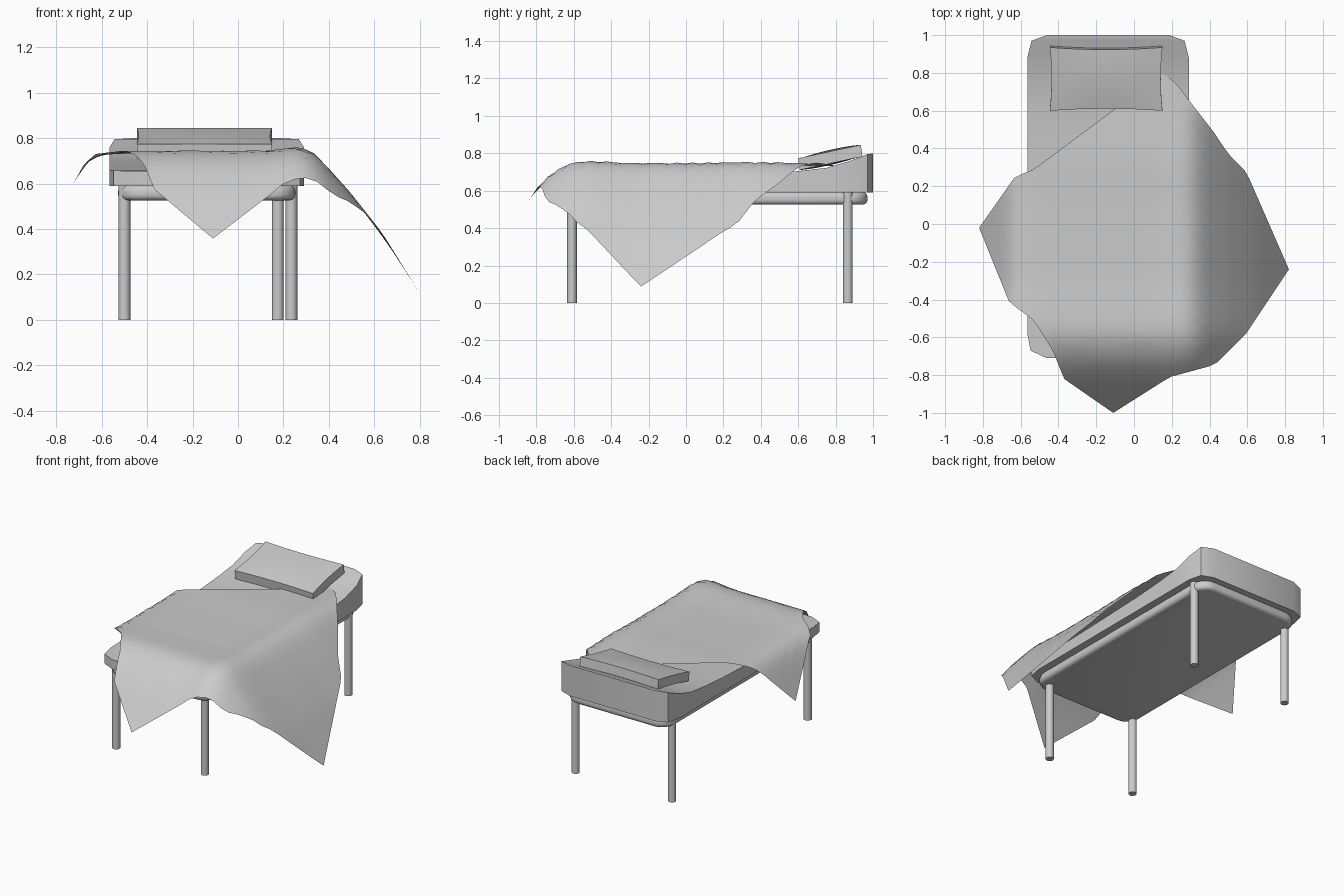
import bpy, bmesh, math
from mathutils import Vector

if "Cube" in bpy.data.objects:
    bpy.data.objects.remove(bpy.data.objects["Cube"])

CX = -0.1375  # bed centre line in x


def finish(name, bm, angle=40):
    bmesh.ops.recalc_face_normals(bm, faces=bm.faces)
    me = bpy.data.meshes.new(name)
    bm.to_mesh(me)
    bm.free()
    ob = bpy.data.objects.new(name, me)
    bpy.context.collection.objects.link(ob)
    bpy.ops.object.select_all(action='DESELECT')
    ob.select_set(True)
    bpy.context.view_layer.objects.active = ob
    bpy.ops.object.shade_smooth_by_angle(angle=math.radians(angle))
    return ob


def lerp_table(pts, x):
    if x <= pts[0][0]:
        return pts[0][1]
    for (a, fa), (b, fb) in zip(pts, pts[1:]):
        if x <= b:
            return fa + (fb - fa) * (x - a) / (b - a)
    return pts[-1][1]


# Mattress: lofted stations (y, half width, top height)
stations = [(-0.71, 0.325, 0.655), (-0.67, 0.41, 0.657), (-0.58, 0.4275, 0.66), (0, 0.4275, 0.675),
            (0.4, 0.4275, 0.69), (0.6, 0.4275, 0.705), (0.75, 0.4275, 0.722), (0.88, 0.4275, 0.76),
            (0.97, 0.405, 0.795), (1.0, 0.325, 0.80)]
bm = bmesh.new()
rings = [[bm.verts.new((CX + s * h, y, z)) for s, z in ((-1, 0.59), (1, 0.59), (1, t), (-1, t))]
         for y, h, t in stations]
for a, b in zip(rings, rings[1:]):
    for i in range(4):
        j = (i + 1) % 4
        bm.faces.new((a[i], a[j], b[j], b[i]))
bm.faces.new(rings[0])
bm.faces.new(rings[-1])
finish("mattress", bm, 25)

# Frame: slab with rounded corners and rounded rim
bm = bmesh.new()
bmesh.ops.create_cube(bm, size=1)
for v in bm.verts:
    v.co = (CX + v.co.x * 0.78, 0.145 + v.co.y * 1.65, 0.559 + v.co.z * 0.066)
upright = [e for e in bm.edges if abs(e.verts[0].co.z - e.verts[1].co.z) > 0.01]
bmesh.ops.bevel(bm, geom=upright, offset=0.1, segments=5, profile=0.5, affect='EDGES')
rim = [e for e in bm.edges if abs(e.verts[0].co.z - e.verts[1].co.z) < 0.001]
bmesh.ops.bevel(bm, geom=rim, offset=0.025, segments=4, profile=0.5, affect='EDGES')
finish("frame", bm, 50)

# Legs
for name, x, y in (("front_left_leg", -0.5, -0.61), ("front_right_leg", 0.175, -0.61),
                   ("back_left_leg", -0.5, 0.865), ("back_right_leg", 0.235, 0.865)):
    bm = bmesh.new()
    bmesh.ops.create_cone(bm, cap_ends=True, segments=16, radius1=0.026, radius2=0.026, depth=0.592)
    bmesh.ops.translate(bm, verts=bm.verts, vec=(x, y, 0.296))
    finish(name, bm)

# Pillow: tilted soft box with pinched sides
bm = bmesh.new()
NX, NY = 12, 8
layers = []
for side in (-1, 1):
    grid = []
    for i in range(NX + 1):
        u = 2 * i / NX - 1
        col = []
        for j in range(NY + 1):
            v = 2 * j / NY - 1
            x = -0.1475 + 0.298 * u * (1 - 0.03 * (1 - v ** 2))
            y = 0.771 + 0.168 * v * (1 - 0.07 * (1 - u ** 2)) - side * 0.004
            mid = 0.778 + 0.036 * v
            puff = 0.031 + 0.009 * (1 - u ** 2) * (1 - v ** 2)
            col.append(bm.verts.new((x, y, mid + side * puff)))
        grid.append(col)
    for i in range(NX):
        for j in range(NY):
            bm.faces.new((grid[i][j], grid[i + 1][j], grid[i + 1][j + 1], grid[i][j + 1]))
    layers.append(([c[0] for c in grid] + grid[-1][1:] + [c[-1] for c in grid[-2::-1]] + grid[0][-2:0:-1]))
lo, hi = layers
for i in range(len(lo)):
    j = (i + 1) % len(lo)
    bm.faces.new((lo[i], lo[j], hi[j], hi[i]))
finish("pillow", bm)


# Blanket: cloth patch between four outline edges, draped over the mattress
def resample(pts, n):
    pts = [Vector(p) for p in pts]
    d = [0]
    for a, b in zip(pts, pts[1:]):
        d.append(d[-1] + (b - a).length)
    xs = [(t, p.x) for t, p in zip(d, pts)]
    ys = [(t, p.y) for t, p in zip(d, pts)]
    return [Vector((lerp_table(xs, d[-1] * i / n), lerp_table(ys, d[-1] * i / n))) for i in range(n + 1)]


N = 24
left_c, front_c, right_c, back_c = (-0.82, -0.02), (-0.11, -1.0), (0.82, -0.24), (0.15, 0.80)
e_lf = resample([left_c, (-0.66, -0.415), (-0.53, -0.51), (-0.43, -0.67), (-0.37, -0.82), front_c], N)
e_br = resample([back_c, (0.22, 0.75), (0.31, 0.63), (0.42, 0.49), (0.5, 0.37), (0.595, 0.275), right_c], N)
e_lb = resample([left_c, (-0.63, 0.25), (-0.53, 0.29), (-0.1, 0.61), back_c], N)
e_fr = resample([front_c, (0.19, -0.81), (0.43, -0.745), (0.59, -0.585), right_c], N)

drop_x = [(-0.82, 0.30), (-0.68, 0.055), (-0.63, 0.01), (-0.5, 0), (0.15, 0), (0.27, -0.018),
          (0.33, 0.005), (0.37, 0.045), (0.5, 0.19), (0.64, 0.37), (0.82, 0.645)]
drop_y = [(-1.0, 0.375), (-0.81, 0.145), (-0.72, 0.055), (-0.62, 0), (-0.54, -0.012), (-0.3, 0),
          (0.1, 0), (0.32, -0.006), (0.6, 0.0)]


def height(p):
    return 0.733 - lerp_table(drop_x, p.x) - lerp_table(drop_y, p.y)


bm = bmesh.new()
grid = []
for i in range(N + 1):
    s = i / N          # left -> back
    row = []
    for j in range(N + 1):
        t = j / N      # left -> front
        p = (e_lf[j] * (1 - s) + e_br[j] * s + e_lb[i] * (1 - t) + e_fr[i] * t
             - Vector(left_c) * (1 - s) * (1 - t) - Vector(front_c) * (1 - s) * t
             - Vector(back_c) * s * (1 - t) - Vector(right_c) * s * t)
        row.append(bm.verts.new((p.x, p.y, height(p))))
    grid.append(row)
for i in range(N):
    for j in range(N):
        bm.faces.new((grid[i][j], grid[i][j + 1], grid[i + 1][j + 1], grid[i + 1][j]))
blanket = finish("blanket", bm, 60)
if sum(f.normal.z for f in blanket.data.polygons) < 0:
    blanket.data.flip_normals()
